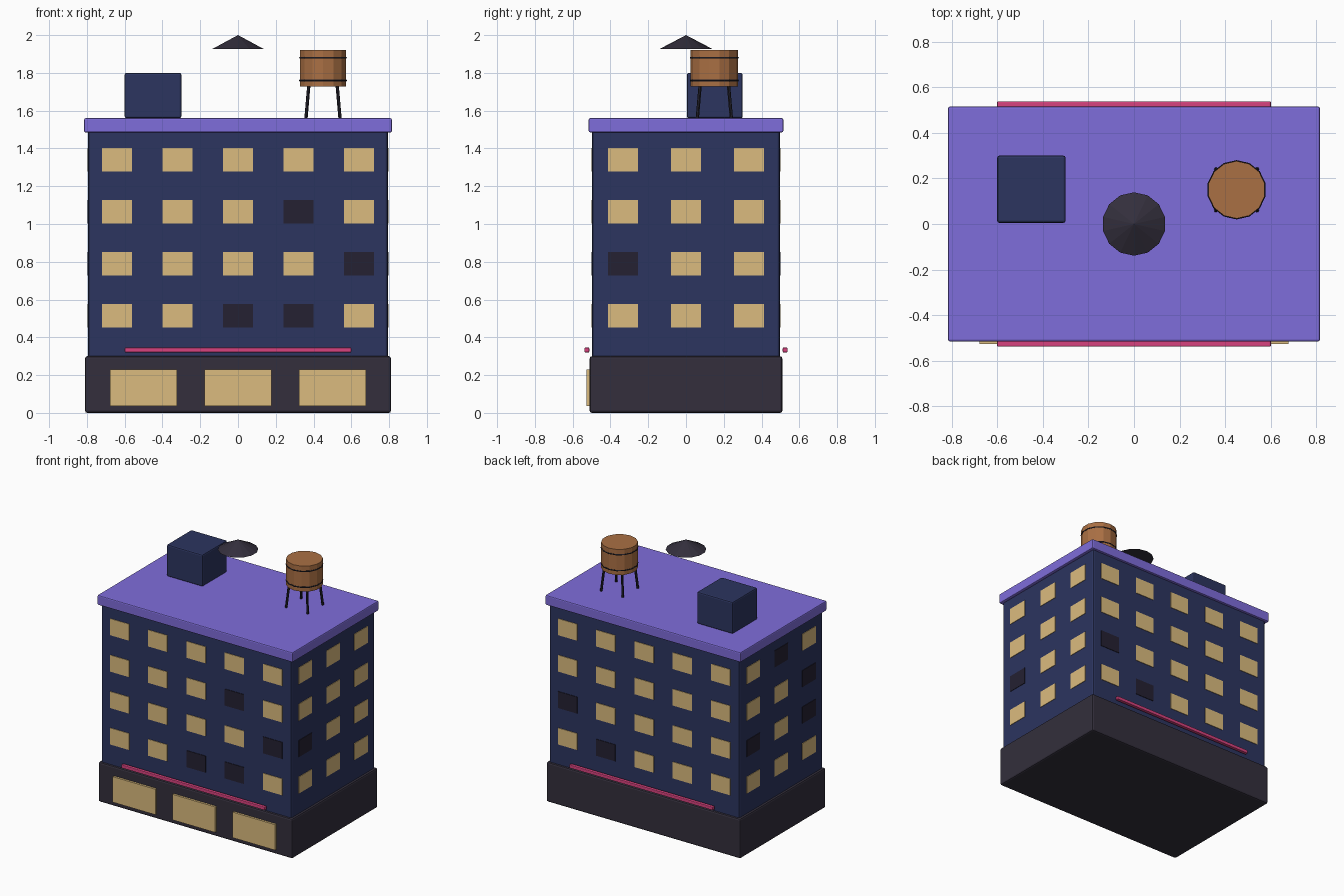
import bpy
from math import pi
from mathutils import Vector

if "Cube" in bpy.data.objects:
    bpy.data.objects.remove(bpy.data.objects["Cube"])


def material(name, r, g, b):
    m = bpy.data.materials.new(name)
    m.diffuse_color = (r, g, b, 1)
    m.use_nodes = True
    m.node_tree.nodes["Principled BSDF"].inputs["Base Color"].default_value = m.diffuse_color
    return m


NAVY = material("navy_wall", 0.025, 0.035, 0.115)
DARK = material("charcoal", 0.033, 0.028, 0.045)
PURPLE = material("purple_roof", 0.212, 0.153, 0.708)
LIT = material("lit_glass", 0.71, 0.50, 0.21)
UNLIT = material("unlit_glass", 0.018, 0.015, 0.032)
PINK = material("pink_neon", 0.68, 0.055, 0.21)
WOOD = material("tank_wood", 0.40, 0.16, 0.057)
METAL = material("dark_metal", 0.015, 0.014, 0.022)


def finish(name, mat):
    o = bpy.context.object
    o.name = name
    o.data.materials.append(mat)
    return o


def box(name, lo, hi, mat, bevel=0.0):
    lo, hi = Vector(lo), Vector(hi)
    bpy.ops.mesh.primitive_cube_add(size=1, location=(lo + hi) / 2)
    o = finish(name, mat)
    o.scale = hi - lo
    bpy.ops.object.transform_apply(location=False, rotation=False, scale=True)
    if bevel:
        b = o.modifiers.new("bevel", 'BEVEL')
        b.width, b.segments = bevel, 2
    return o


def rod(name, a, b, radius, mat, sides):
    a, b = Vector(a), Vector(b)
    bpy.ops.mesh.primitive_cylinder_add(vertices=sides, radius=radius, depth=(b - a).length, location=(a + b) / 2)
    o = finish(name, mat)
    o.rotation_euler = (b - a).to_track_quat('Z', 'Y').to_euler()
    return o


# Main masses
box("ground_floor", (-0.81, -0.51, 0), (0.81, 0.51, 0.30), DARK, 0.012)
box("upper_floors", (-0.793, -0.497, 0.02), (0.793, 0.497, 1.50), NAVY, 0.012)
box("roof_slab", (-0.815, -0.515, 1.485), (0.815, 0.515, 1.56), PURPLE, 0.008)
box("stair_house", (-0.60, 0.005, 1.56), (-0.30, 0.30, 1.80), NAVY, 0.01)

# Upper windows: (column, row) of the unlit ones on each face
COLS_X = [-0.64, -0.32, 0, 0.32, 0.64]
COLS_Y = [-0.333, 0, 0.333]
faces = {
    "front": (COLS_X, -0.497, {(2, 0), (3, 0), (4, 1), (3, 2)}),
    "back": (COLS_X, 0.497, {(4, 1), (3, 0)}),
    "right": (COLS_Y, 0.793, {(0, 1)}),
    "left": (COLS_Y, -0.793, {(2, 1), (1, 3), (0, 2), (0, 1)}),
}
for side, (cols, d, unlit) in faces.items():
    for c, u in enumerate(cols):
        for r in range(4):
            z = 0.515 + 0.275 * r
            mat = UNLIT if (c, r) in unlit else LIT
            if side in ("front", "back"):
                lo, hi = (u - 0.08, d - 0.004, z - 0.0625), (u + 0.08, d + 0.004, z + 0.0625)
            else:
                lo, hi = (d - 0.004, u - 0.08, z - 0.0625), (d + 0.004, u + 0.08, z + 0.0625)
            box(f"{side}_window_{c}_{r}", lo, hi, mat)

# Shop windows
for i, x in enumerate((-0.5, 0, 0.5)):
    box(f"shop_window_{i}", (x - 0.178, -0.526, 0.037), (x + 0.178, -0.50, 0.23), LIT)

# Neon strips front and back
for side, y in (("front", -0.525), ("back", 0.525)):
    box(f"{side}_neon_strip", (-0.6, y - 0.013, 0.32), (0.6, y + 0.013, 0.346), PINK, 0.005)

# Water tank with bands and splayed legs
TX, TY = 0.45, 0.15
rod("water_tank", (TX, TY, 1.727), (TX, TY, 1.92), 0.126, WOOD, 14)
for i, z in enumerate((1.76, 1.88)):
    bpy.ops.mesh.primitive_torus_add(major_segments=14, minor_segments=6, major_radius=0.125,
                                     minor_radius=0.005, location=(TX, TY, z), rotation=(0, 0, pi / 2))
    finish(f"tank_band_{i}", METAL)
for sx in (-1, 1):
    for sy in (-1, 1):
        rod(f"tank_leg_{sx}_{sy}", (TX + sx * 0.09, TY + sy * 0.09, 1.56),
            (TX + sx * 0.075, TY + sy * 0.075, 1.735), 0.009, METAL, 6)

# Floating conical cap above the roof centre
bpy.ops.mesh.primitive_cone_add(vertices=14, radius1=0.139, radius2=0, depth=0.073, location=(0, 0, 1.9635))
finish("conical_cap", DARK)
